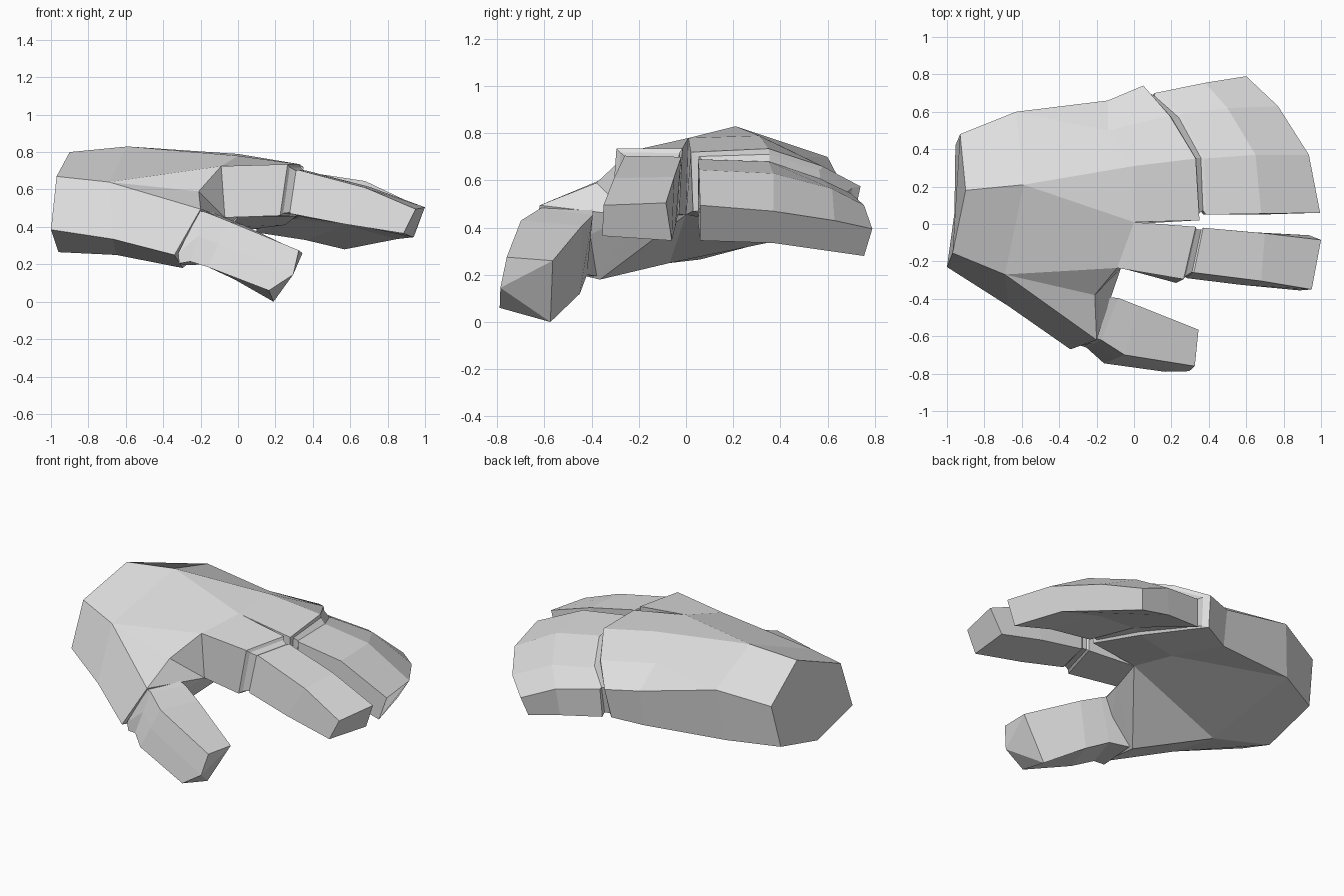
import bpy, bmesh
from mathutils import Vector

if "Cube" in bpy.data.objects:
    bpy.data.objects.remove(bpy.data.objects["Cube"])

grey = bpy.data.materials.new("light_grey")
grey.diffuse_color = (0.74, 0.74, 0.74, 1)
grey.use_nodes = True
grey.node_tree.nodes["Principled BSDF"].inputs["Base Color"].default_value = grey.diffuse_color


def loft(name, rings, cap_start=False, cap_end=True, fan=None):
    """Skin matching rings; repeated points collapse into triangles."""
    bm = bmesh.new()
    cache = {}

    def vert(p):
        key = tuple(round(c, 4) for c in p)
        if key not in cache:
            cache[key] = bm.verts.new(key)
        return cache[key]

    def face(points):
        vs = list(dict.fromkeys(vert(p) for p in points))
        if len(vs) > 2 and not bm.faces.get(vs):
            bm.faces.new(vs)

    for a, b in zip(rings, rings[1:]):
        n = len(a)
        for i in range(n):
            j = (i + 1) % n
            face((a[i], a[j], b[j], b[i]))
    if cap_start:
        face(rings[0])
    if cap_end:
        face(rings[-1])
    if fan:
        hub, rim = fan
        for p, q in zip(rim, rim[1:]):
            face((hub, p, q))
    bmesh.ops.recalc_face_normals(bm, faces=bm.faces)
    me = bpy.data.meshes.new(name)
    bm.to_mesh(me)
    bm.free()
    me.materials.append(grey)
    ob = bpy.data.objects.new(name, me)
    bpy.context.collection.objects.link(ob)
    return ob


def crease(a, b, scale=0.92):
    """Two shrunken rings between a and b, making a joint groove."""
    out = []
    for t in (0.2, 0.8):
        mid = [Vector(p).lerp(Vector(q), t) for p, q in zip(a, b)]
        c = sum(mid, Vector()) / len(mid)
        out.append([c + (p - c) * scale for p in mid])
    return out


# Palm corners: crown, back, back underside, underside, thumb side, thumb top
def palm_ring(crown, back, back_low, under, side, top):
    return [crown, back, back, back_low, back_low, under, under,
            side, top, top, top, crown]


wrist = palm_ring((-.90, .18, .80), (-.93, .48, .63), (-.955, .42, .36),
                  (-.96, .06, .265), (-1, -.23, .385), (-.97, -.155, .67))
middle = palm_ring((-.59, .21, .83), (-.63, .60, .70), (-.67, .56, .38),
                   (-.65, -.07, .25), (-.67, -.44, .335), (-.69, -.27, .64))
crown, notch = (0, .31, .79), (-.14, .5, .70)
back, back_low = (-.14, .66, .585), (-.14, .63, .36)
under_mid, under = (-.03, .3, .40), (0, 0, .455)
web_top, cleft = (-.09, -.235, .725), (0, .01, .78)
web_low = (-.07, -.235, .45)
thumb_end = [(-.295, -.365, .18), (-.34, -.67, .25),
             (-.20, -.62, .495), (-.21, -.38, .59)]
front = [crown, notch, back, back_low, under_mid, under,
         *thumb_end, web_top, cleft]
loft("palm", [wrist, middle, front], cap_start=True, cap_end=False,
     fan=(web_low, [under, *thumb_end, web_top]))

# Joined outer fingers, with a knuckle block and a groove
knuckle_start = [cleft, crown, notch, back, back_low, under_mid, under]
knuckle_end = [(.35, .02, .72), (.33, .35, .735), (.19, .58, .66),
               (.05, .74, .575), (.03, .70, .39), (.25, .35, .41), (.33, .03, .47)]
mitt_base = [(.385, .05, .69), (.375, .35, .68), (.25, .585, .60),
             (.11, .70, .545), (.10, .69, .37), (.31, .35, .44), (.37, .05, .47)]
mitt_mid = [(.68, .055, .645), (.65, .37, .63), (.50, .62, .565),
            (.38, .755, .495), (.36, .74, .33), (.57, .37, .41), (.66, .05, .43)]
mitt_tip = [(.995, .06, .495), (.935, .37, .47), (.77, .63, .43),
            (.60, .79, .395), (.57, .755, .28), (.85, .37, .335), (.94, .06, .345)]
loft("outer_fingers", [knuckle_start, knuckle_end,
                       *crease(knuckle_end, mitt_base),
                       mitt_base, mitt_mid, mitt_tip])

# Index finger, same build
index_start = [web_top, cleft, under, web_low]
index_end = [(.265, -.295, .735), (.33, -.015, .735),
             (.31, -.03, .455), (.225, -.315, .46)]
index_base = [(.32, -.26, .705), (.37, -.02, .70),
              (.36, -.035, .45), (.285, -.29, .47)]
index_mid = [(.68, -.305, .61), (.70, -.05, .615),
             (.65, -.045, .405), (.57, -.325, .415)]
index_tip = [(.95, -.35, .495), (1, -.085, .505),
             (.935, -.06, .345), (.885, -.355, .365)]
loft("index_finger", [index_start, index_end,
                      *crease(index_end, index_base),
                      index_base, index_mid, index_tip])

# Thumb, rooted in the end of the palm; its tip comes to a front corner
thumb_root = [(-.205, -.61, .485), (-.20, -.39, .51),
              (-.285, -.38, .195), (-.315, -.64, .205), (-.32, -.65, .26)]
thumb_base = [(-.175, -.62, .48), (-.085, -.395, .455),
              (-.17, -.42, .20), (-.255, -.66, .215), (-.215, -.64, .35)]
thumb_mid = [(-.05, -.70, .43), (.03, -.44, .41),
             (-.02, -.45, .12), (-.16, -.745, .185), (-.105, -.723, .31)]
thumb_tip = [(.325, -.76, .275), (.345, -.565, .26),
             (.19, -.575, 0), (.165, -.79, .06), (.295, -.787, .145)]
loft("thumb", [thumb_root, thumb_base, thumb_mid, thumb_tip],
     cap_end=False, fan=(thumb_tip[4], thumb_tip[:4]))
